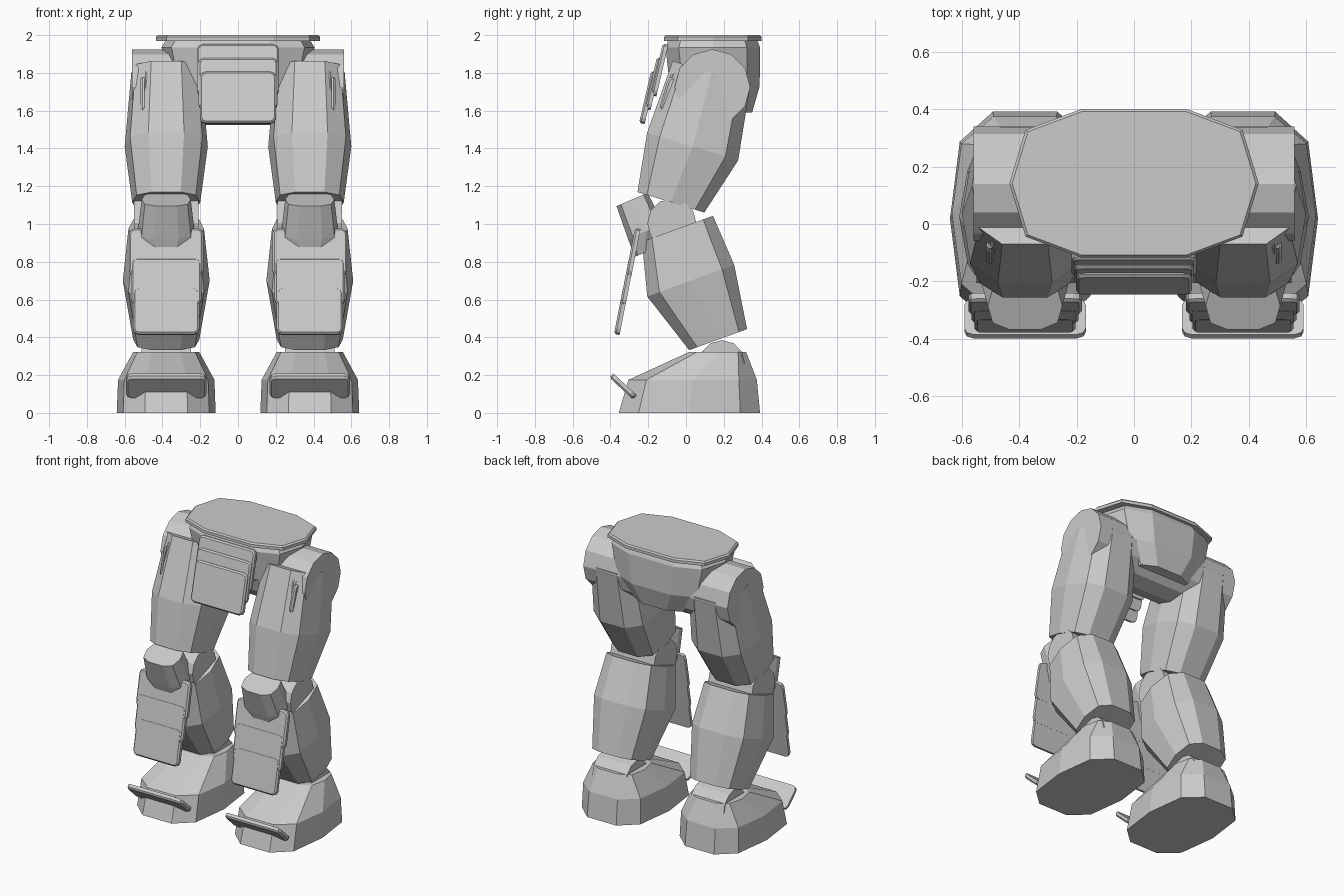
import bpy, bmesh
from math import radians, sin, cos, pi
from mathutils import Matrix, Vector

if "Cube" in bpy.data.objects:
    bpy.data.objects.remove(bpy.data.objects["Cube"])

LEG_X = 0.38
# Ten-sided outline shared by pelvis, limbs and feet (flat front and back, pointed sides)
QUARTER = [(1, 0), (0.87, 0.72), (0.43, 1)]
OUTLINE = (QUARTER + [(-x, y) for x, y in QUARTER[:0:-1]] + [(-1, 0)]
           + [(-x, -y) for x, y in QUARTER[1:]] + [(x, -y) for x, y in QUARTER[:0:-1]])


def build(name, rings, mirror=False):
    """Skin a list of equal-length point rings and cap both ends."""
    bm = bmesh.new()
    loops = [[bm.verts.new(p) for p in ring] for ring in rings]
    n = len(loops[0])
    for a, b in zip(loops, loops[1:]):
        for i in range(n):
            j = (i + 1) % n
            bm.faces.new((a[i], a[j], b[j], b[i]))
    bm.faces.new(loops[0])
    bm.faces.new(loops[-1])
    bmesh.ops.recalc_face_normals(bm, faces=bm.faces)
    mesh = bpy.data.meshes.new(name)
    bm.to_mesh(mesh)
    bm.free()
    obj = bpy.data.objects.new(name, mesh)
    bpy.context.collection.objects.link(obj)
    if mirror:
        mod = obj.modifiers.new("mirror", 'MIRROR')
        mod.use_axis[0] = True
        mod.use_mirror_merge = False
    return obj


def limb(name, cx, sections, tilt=0, mirror=True):
    """Sections are (y, z, half width, half depth); tilt leans every section."""
    t = radians(tilt)
    rings = [[(cx + rx * u, y + ry * v * cos(t), z + ry * v * sin(t)) for u, v in OUTLINE]
             for y, z, rx, ry in sections]
    return build(name, rings, mirror)


def axle(name, x0, x1, y, z, r, mirror=True):
    """Twelve-sided drum along x."""
    rings = [[(x, y + r * sin(i * pi / 6), z + r * cos(i * pi / 6)) for i in range(12)]
             for x in (x0, x1)]
    return build(name, rings, mirror)


def plate(name, centre, w, h, tilt, thick=0.03, turn=0, mirror=True):
    """Rounded armour plate with a chamfered rim, facing -y before turning."""
    def rounded(hw, hh, r, y):
        pts = []
        for k, (sx, sz) in enumerate([(1, 1), (-1, 1), (-1, -1), (1, -1)]):
            for s in range(3):
                a = (k + s / 2) * pi / 2
                pts.append(Vector((sx * (hw - r) + r * cos(a), y, sz * (hh - r) + r * sin(a))))
        return pts
    m = (Matrix.Translation(centre) @ Matrix.Rotation(radians(tilt), 4, 'X')
         @ Matrix.Rotation(radians(turn), 4, 'Z'))
    r, c = 0.03, 0.01
    rings = [rounded(w, h, r, thick / 2), rounded(w, h, r, c - thick / 2),
             rounded(w - c, h - c, r - c, -thick / 2)]
    return build(name, [[m @ p for p in ring] for ring in rings], mirror)


# Pelvis and waist rim
limb("waist_rim", 0, [(0.142, 1.97, 0.435, 0.258), (0.142, 1.99, 0.435, 0.258),
                      (0.142, 2.0, 0.425, 0.25)], mirror=False)
limb("pelvis", 0, [(0.142, 1.975, 0.38, 0.235), (0.142, 1.935, 0.405, 0.25),
                   (0.152, 1.73, 0.355, 0.238), (0.18, 1.59, 0.22, 0.17)], mirror=False)

# Layered groin flap
for i in range(3):
    plate(f"front_flap_{i + 1}", (0, -0.14 - 0.031 * i, 1.815 - 0.073 * i),
          0.218 - 0.008 * i, 0.14, -13, mirror=False)

# Hip axle
axle("hip_axle", -0.56, 0.56, 0.14, 1.725, 0.2, mirror=False)

# Thigh and layered side plates whose edges stand out of it
limb("thigh", LEG_X, [(-0.08, 1.115, 0.18, 0.185), (0.035, 1.41, 0.22, 0.252),
                      (0.135, 1.80, 0.185, 0.215)], -17)
for i in range(3):
    plate(f"thigh_side_plate_{i + 1}", (0.475 + 0.015 * i, 0.11 - 0.016 * i, 1.70 - 0.035 * i),
          0.205, 0.1, -17, 0.02, 90)

# Knee drum and knee cap
axle("knee_drum", 0.21, 0.55, -0.075, 1.005, 0.13)
limb("knee_cap", LEG_X, [(-0.285, 1.13, 0.13, 0.09), (-0.215, 0.96, 0.15, 0.1),
                         (-0.215, 0.85, 0.11, 0.06)], 23)

# Calf
limb("calf", LEG_X, [(-0.045, 0.975, 0.2, 0.2), (0.025, 0.70, 0.23, 0.245),
                     (0.17, 0.388, 0.175, 0.163)], 20)

# Layered shin guard
for i in range(3):
    plate(f"shin_plate_{i + 1}", (LEG_X, -0.28 - 0.031 * i, 0.85 - 0.155 * i),
          0.198 - 0.011 * i, 0.127, -11)

# Ankle, foot and toe guard
axle("ankle", 0.25, 0.51, 0.19, 0.265, 0.12)
limb("foot", LEG_X, [(0.018, 0, 0.262, 0.374), (0.035, 0.175, 0.255, 0.34),
                     (0.168, 0.323, 0.175, 0.15)])
plate("toe_guard", (LEG_X, -0.333, 0.14), 0.212, 0.085, 47)
